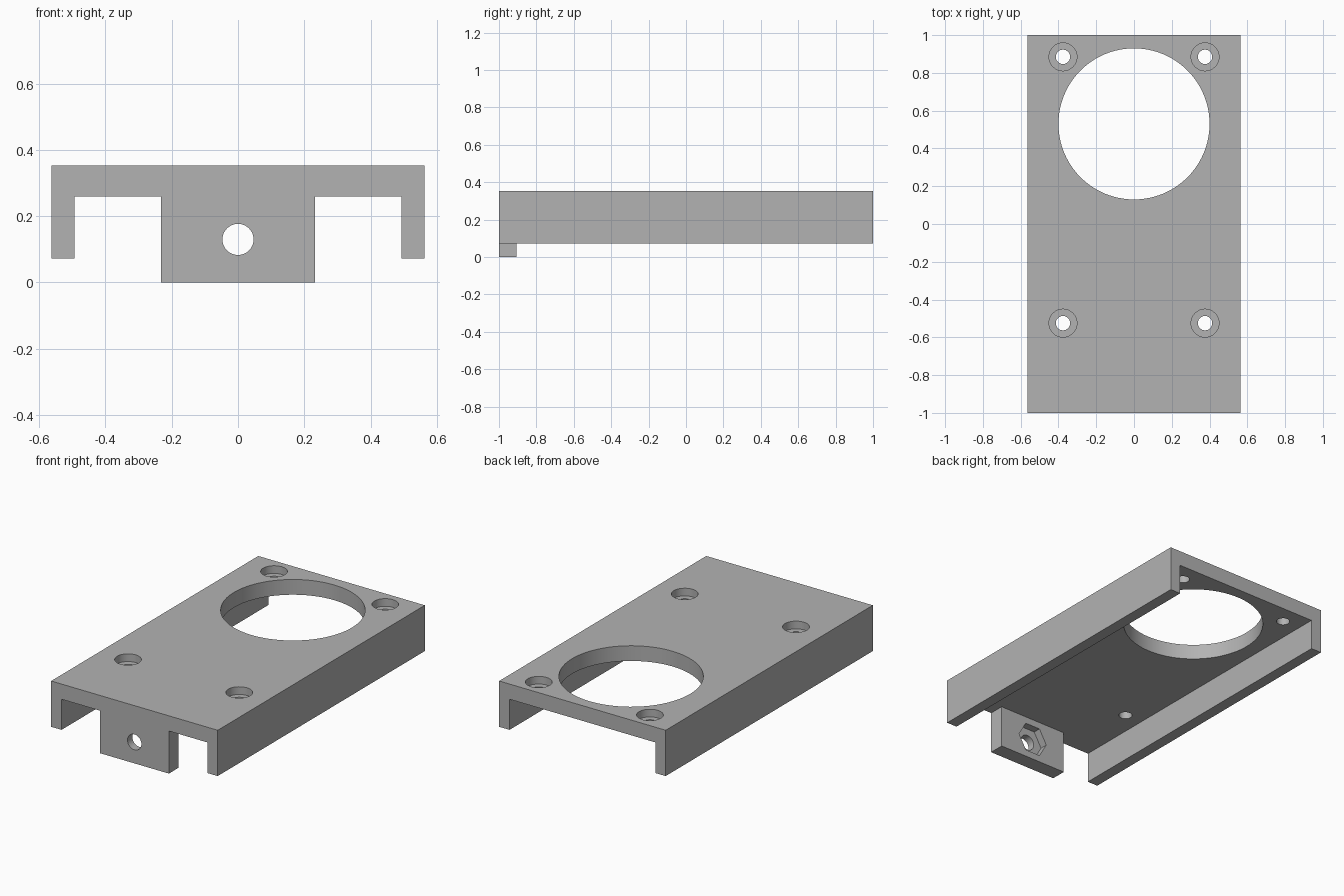
import bpy, bmesh, math
from mathutils import Matrix

default = bpy.data.objects.get("Cube")
if default:
    bpy.data.objects.remove(default, do_unlink=True)

grey = bpy.data.materials.new("plain grey")
grey.use_nodes = True
colour = (0.45, 0.45, 0.45, 1)
grey.diffuse_color = colour
grey.node_tree.nodes["Principled BSDF"].inputs["Base Color"].default_value = colour


def add_object(name, bm):
    bmesh.ops.recalc_face_normals(bm, faces=bm.faces)
    mesh = bpy.data.meshes.new(name)
    bm.to_mesh(mesh)
    bm.free()
    mesh.materials.append(grey)
    obj = bpy.data.objects.new(name, mesh)
    bpy.context.collection.objects.link(obj)
    return obj


def extrude_profile(name, points, y0, y1):
    """Solid made from an x-z outline swept along y."""
    bm = bmesh.new()
    face = bm.faces.new([bm.verts.new((x, y0, z)) for x, z in points])
    swept = bmesh.ops.extrude_face_region(bm, geom=[face])["geom"]
    bmesh.ops.translate(bm, vec=(0, y1 - y0, 0),
                        verts=[v for v in swept if isinstance(v, bmesh.types.BMVert)])
    return add_object(name, bm)


def prism(name, centre, radius, depth, sides, along_y=False):
    """Round or hexagonal cutter standing upright or lying along y."""
    bm = bmesh.new()
    turn = Matrix.Rotation(math.pi / 2, 4, 'X') if along_y else Matrix()
    bmesh.ops.create_cone(bm, cap_ends=True, segments=sides, radius1=radius,
                          radius2=radius, depth=depth,
                          matrix=Matrix.Translation(centre) @ turn)
    if sides == 6:
        # Points of the hexagon lie on the sides, flats above and below
        vs = [v.co.x - centre[0] for v in bm.verts]
        if max(vs) < radius * 0.95:
            bmesh.ops.rotate(bm, verts=bm.verts, cent=centre,
                             matrix=Matrix.Rotation(math.pi / 6, 3, 'Y'))
    return add_object(name, bm)


def combine(target, tool, operation):
    mod = target.modifiers.new(operation.lower(), 'BOOLEAN')
    mod.operation = operation
    mod.solver = 'EXACT'
    mod.object = tool
    bpy.context.view_layer.objects.active = target
    bpy.ops.object.modifier_apply(modifier=mod.name)
    bpy.data.objects.remove(tool, do_unlink=True)


# Channel cover: top plate with a rail down each long side
half, inner, top, under, foot = 0.563, 0.493, 0.353, 0.26, 0.073
right_half = [(half, top), (half, foot), (inner, foot), (inner, under)]
outline = right_half + [(-x, z) for x, z in reversed(right_half)]
cover = extrude_profile("mounting_cover", outline, -1, 1)

# Front tab hanging below the plate
tab = extrude_profile("front_tab", [(-0.233, 0), (0.233, 0), (0.233, 0.3), (-0.233, 0.3)],
                      -1, -0.906)
combine(cover, tab, 'UNION')

# Large round opening
combine(cover, prism("opening_cutter", (0, 0.53, 0.3), 0.4, 0.4, 96), 'DIFFERENCE')

# Four counterbored screw holes
for x in (-0.376, 0.376):
    for y in (-0.525, 0.885):
        combine(cover, prism("screw_cutter", (x, y, 0.3), 0.038, 0.3, 32), 'DIFFERENCE')
        combine(cover, prism("head_cutter", (x, y, top), 0.074, 0.094, 48), 'DIFFERENCE')

# Tab hole with a hexagonal nut pocket in its rear face
combine(cover, prism("bolt_cutter", (0, -0.95, 0.13), 0.047, 0.3, 40, True), 'DIFFERENCE')
combine(cover, prism("nut_cutter", (0, -0.903, 0.13), 0.102, 0.1, 6, True), 'DIFFERENCE')

# Smooth the round walls, keep the edges crisp
bpy.ops.object.select_all(action='DESELECT')
cover.select_set(True)
bpy.context.view_layer.objects.active = cover
bpy.ops.object.shade_smooth_by_angle(angle=math.radians(30))
